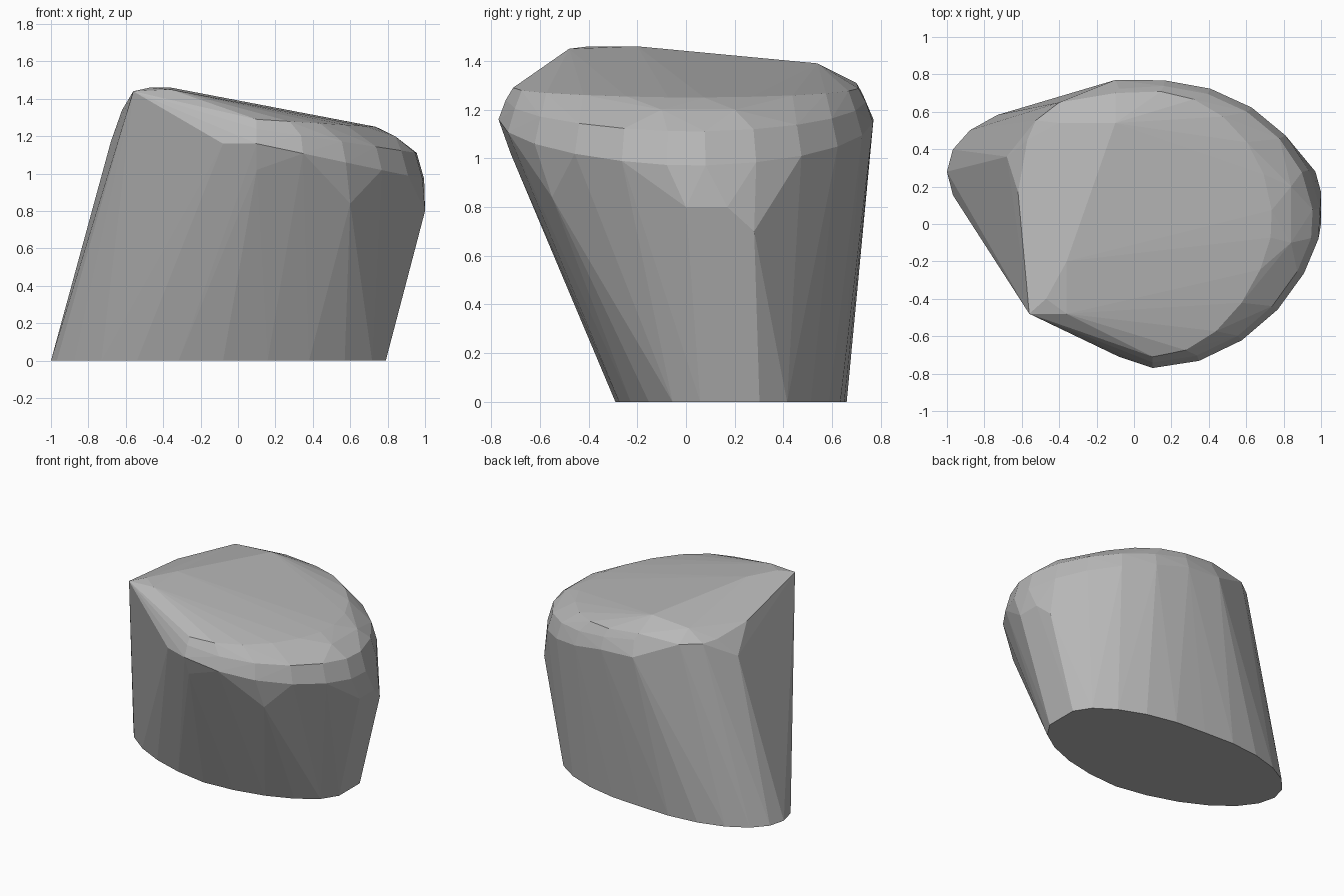
import bpy
import bmesh
from math import sin, cos, radians

# Remove the default object
cube = bpy.data.objects.get("Cube")
if cube:
    bpy.data.objects.remove(cube, do_unlink=True)

# Plain grey stone
stone = bpy.data.materials.new("grey stone")
stone.use_nodes = True
grey = (.48, .48, .48, 1)
stone.diffuse_color = grey
stone.node_tree.nodes["Principled BSDF"].inputs["Base Color"].default_value = grey


def foot_outline(count=24):
    """Oval on the ground, bent back at its left and cut straight at its right."""
    points = []
    for step in range(count):
        angle = radians(360 * step / count)
        x = min(.92 * cos(angle) - .08, .79)
        y = .18 + .47 * sin(angle) - .1 * min(cos(angle), 0)
        points.append((x, y, 0))
    return points


def rounded_edge(width, depth, height, slope, end):
    """Arc from the front round to the back left, a little flatter in front."""
    points = []
    for degrees in range(-90, end, 16):
        angle = radians(degrees)
        side = sin(angle)
        y = depth * side if side > 0 else -depth * abs(side) ** 1.3
        points.append((.1 + width * cos(angle), y, height - slope * cos(angle)))
    return points


# Widest band, bevel and rim of the sloping top
flank = rounded_edge(width=.9, depth=.77, height=1.16, slope=.19, end=145)
bevel = rounded_edge(width=.86, depth=.74, height=1.24, slope=.13, end=105)
rim = rounded_edge(width=.64, depth=.71, height=1.29, slope=.04, end=105)

# Lower bulges on the front and right, and a fuller right edge
bulges = [(-.08, -.71, 1.16), (.1, -.72, 1.02), (.6, -.55, .84),
          (1, 0, .8), (1, .17, .8), (.97, .28, .7)]
brow = [(.84, -.1, 1.2), (.84, .2, 1.2)]

# Sharp front left corner, high ridge and left shoulder
corner = [(-.56, -.48, 1.44)]
ridge = [(-.47, -.4, 1.46), (-.36, -.48, 1.45), (-.36, -.2, 1.46),
         (-.1, .54, 1.39), (-.4, .54, 1.37)]
shoulder = [(-.62, .17, 1.34), (-.68, .36, 1.17), (-.57, .45, 1.3),
            (-.4, .65, 1.29), (-.1, .7, 1.31), (-.1, .77, 1.16)]

# Wrap the contours in one faceted boulder
bm = bmesh.new()
for point in (foot_outline() + flank + bevel + rim + bulges + brow
              + corner + ridge + shoulder):
    bm.verts.new(point)
bmesh.ops.remove_doubles(bm, verts=bm.verts[:], dist=.001)
bmesh.ops.convex_hull(bm, input=bm.verts[:])
loose = [vert for vert in bm.verts if not vert.link_faces]
bmesh.ops.delete(bm, geom=loose, context='VERTS')
bmesh.ops.dissolve_limit(bm, angle_limit=radians(1), verts=bm.verts[:], edges=bm.edges[:])
bmesh.ops.recalc_face_normals(bm, faces=bm.faces[:])
mesh = bpy.data.meshes.new("boulder")
bm.to_mesh(mesh)
bm.free()
mesh.materials.append(stone)

boulder = bpy.data.objects.new("boulder", mesh)
bpy.context.collection.objects.link(boulder)
